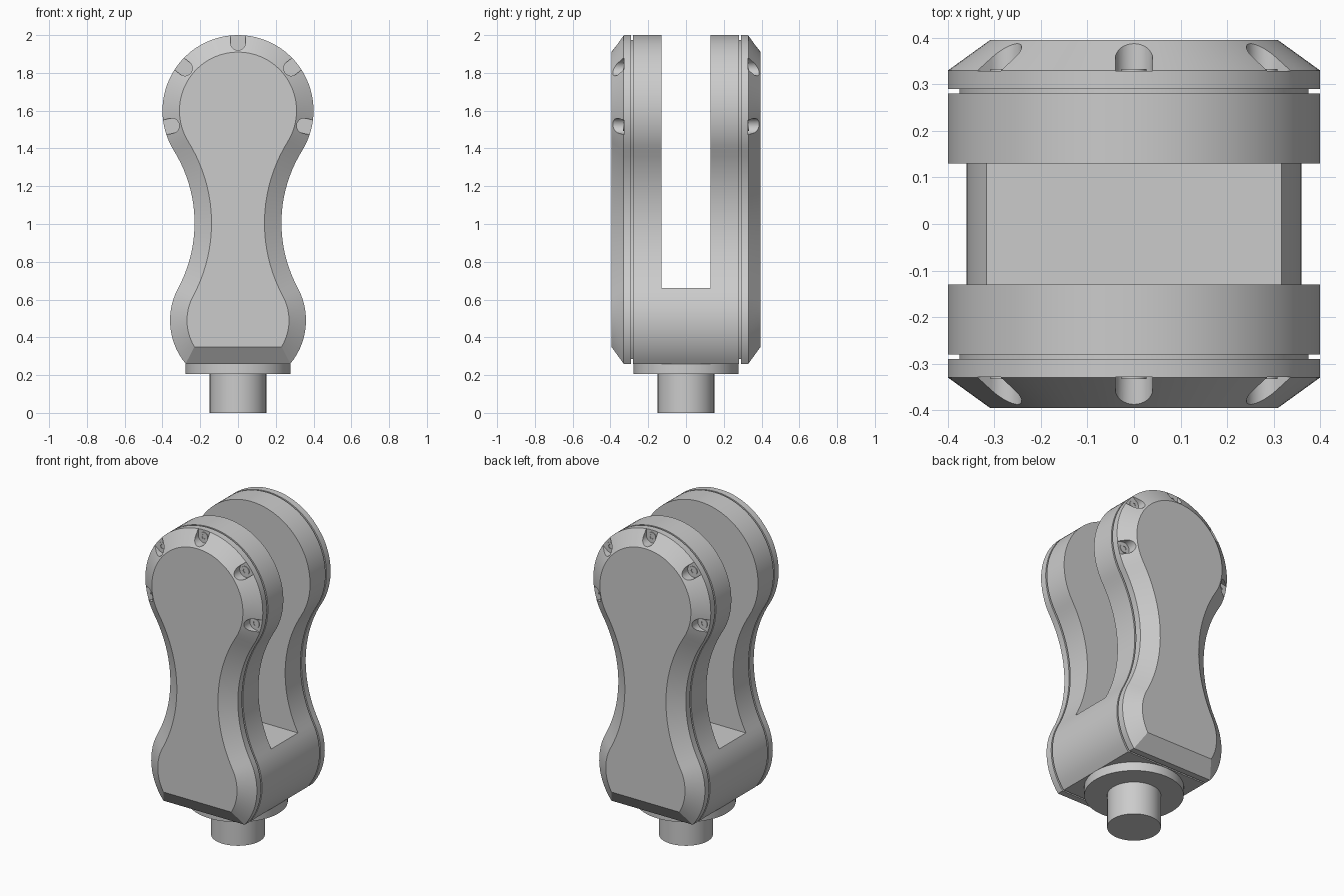
import bpy, bmesh
from math import sin, cos, pi, sqrt, asin, atan2, radians
from mathutils import Vector

if "Cube" in bpy.data.objects:
    bpy.data.objects.remove(bpy.data.objects["Cube"], do_unlink=True)

grey = bpy.data.materials.new("plain grey")
grey.use_nodes = True
grey.diffuse_color = (0.6, 0.6, 0.6, 1)
grey.node_tree.nodes["Principled BSDF"].inputs["Base Color"].default_value = (0.6, 0.6, 0.6, 1)

# Outline: two lobes joined by tangent waist arcs
TOP_Z, TOP_R = 1.6, 0.4
LOW_Z, LOW_R = 0.49, 0.36
WAIST_X, WAIST_Z, WAIST_R = 0.955, 1.005, 0.725
BASE_Z = 0.26
SCREW_ANGLES = [pi / 2 + k * 2 * pi / 7 for k in range(-2, 3)]


def arc(cx, cz, r, a0, a1, n):
    return [(cx + r * cos(a0 + (a1 - a0) * i / n), cz + r * sin(a0 + (a1 - a0) * i / n))
            for i in range(n + 1)]


def outline(inset=0.0):
    """Closed x/z outline, moved inward by the given distance."""
    low_r, top_r = LOW_R - inset, TOP_R - inset
    low_tan = atan2(WAIST_Z - LOW_Z, WAIST_X)
    top_tan = atan2(WAIST_Z - TOP_Z, WAIST_X)
    side = arc(0, LOW_Z, low_r, asin((BASE_Z + inset - LOW_Z) / low_r), low_tan, 14)
    side += arc(WAIST_X, WAIST_Z, WAIST_R + inset, low_tan + pi, top_tan + pi, 20)[1:]
    side += arc(0, TOP_Z, top_r, top_tan, pi / 2, 28)[1:]
    return side + [(-x, z) for x, z in side[-2::-1]]


def finish(name, bm):
    bmesh.ops.recalc_face_normals(bm, faces=bm.faces)
    mesh = bpy.data.meshes.new(name)
    bm.to_mesh(mesh)
    bm.free()
    mesh.materials.append(grey)
    ob = bpy.data.objects.new(name, mesh)
    bpy.context.collection.objects.link(ob)
    return ob


def add_loft(bm, rings):
    """Skin a list of equal-length point rings and cap both ends."""
    loops = [[bm.verts.new(p) for p in ring] for ring in rings]
    n = len(loops[0])
    for a, b in zip(loops, loops[1:]):
        for i in range(n):
            j = (i + 1) % n
            bm.faces.new((a[i], a[j], b[j], b[i]))
    bm.faces.new(loops[0])
    bm.faces.new(loops[-1])


def slab(name, layers):
    """Loft outlines through (y, inset) layers."""
    bm = bmesh.new()
    add_loft(bm, [[(x, y, z) for x, z in outline(d)] for y, d in layers])
    return finish(name, bm)


def select_only(ob):
    bpy.ops.object.select_all(action='DESELECT')
    ob.select_set(True)
    bpy.context.view_layer.objects.active = ob


def smooth(ob):
    select_only(ob)
    bpy.ops.object.shade_smooth_by_angle(angle=radians(28))


def cut(ob, cutter):
    cutter.hide_render = True
    mod = ob.modifiers.new("cut", 'BOOLEAN')
    mod.operation, mod.solver, mod.object = 'DIFFERENCE', 'EXACT', cutter
    select_only(ob)
    bpy.ops.object.modifier_apply(modifier=mod.name)
    bpy.data.objects.remove(cutter, do_unlink=True)


def radial(a, r, t, y):
    """Point at radius r and sideways offset t from the upper lobe's centre."""
    return (r * cos(a) - t * sin(a), y, TOP_Z + r * sin(a) + t * cos(a))


# Forked body
body = slab("forked_body", [(-0.28, 0), (0.28, 0)])
bm = bmesh.new()
bmesh.ops.create_cube(bm, size=1)
for v in bm.verts:
    v.co = Vector((v.co.x * 2, v.co.y * 0.26, 1.66 + v.co.z * 2))
cut(body, finish("fork_cutter", bm))
smooth(body)

# Side covers with recessed joints and counterbored screws
for side, s in (("front", -1), ("back", 1)):
    smooth(slab(side + "_joint", [(s * 0.275, 0.025), (s * 0.295, 0.025)]))
    cover = slab(side + "_cover", [(s * 0.29, 0), (s * 0.33, 0), (s * 0.395, 0.09)])

    slots, screws = bmesh.new(), bmesh.new()
    for a in SCREW_ANGLES:
        shape = arc(0.36, 0, 0.04, pi / 2, 3 * pi / 2, 16) + [(0.46, -0.04), (0.46, 0.04)]
        add_loft(slots, [[radial(a, r, t, s * y) for r, t in shape] for y in (0.329, 0.45)])
        rings = []
        for r, y, hexed in ((0.027, 0.325, 0), (0.027, 0.333, 0), (0.014, 0.333, 1), (0.014, 0.33, 1)):
            ring = []
            for i in range(24):
                b = i * pi / 12
                q = r * cos(pi / 6) / cos((b + pi / 6) % (pi / 3) - pi / 6) if hexed else r
                ring.append(radial(a, 0.36 + q * cos(b), q * sin(b), s * y))
            rings.append(ring)
        add_loft(screws, rings)
    cut(cover, finish(side + "_slot_cutter", slots))
    smooth(cover)
    smooth(finish(side + "_screws", screws))

# Flange and stem
for name, r, z0, z1 in (("flange", 0.278, 0.205, BASE_Z), ("stem", 0.15, 0, 0.21)):
    bm = bmesh.new()
    add_loft(bm, [[(x, y, z) for x, y in arc(0, 0, r, 0, 2 * pi, 64)[:-1]] for z in (z0, z1)])
    smooth(finish(name, bm))
